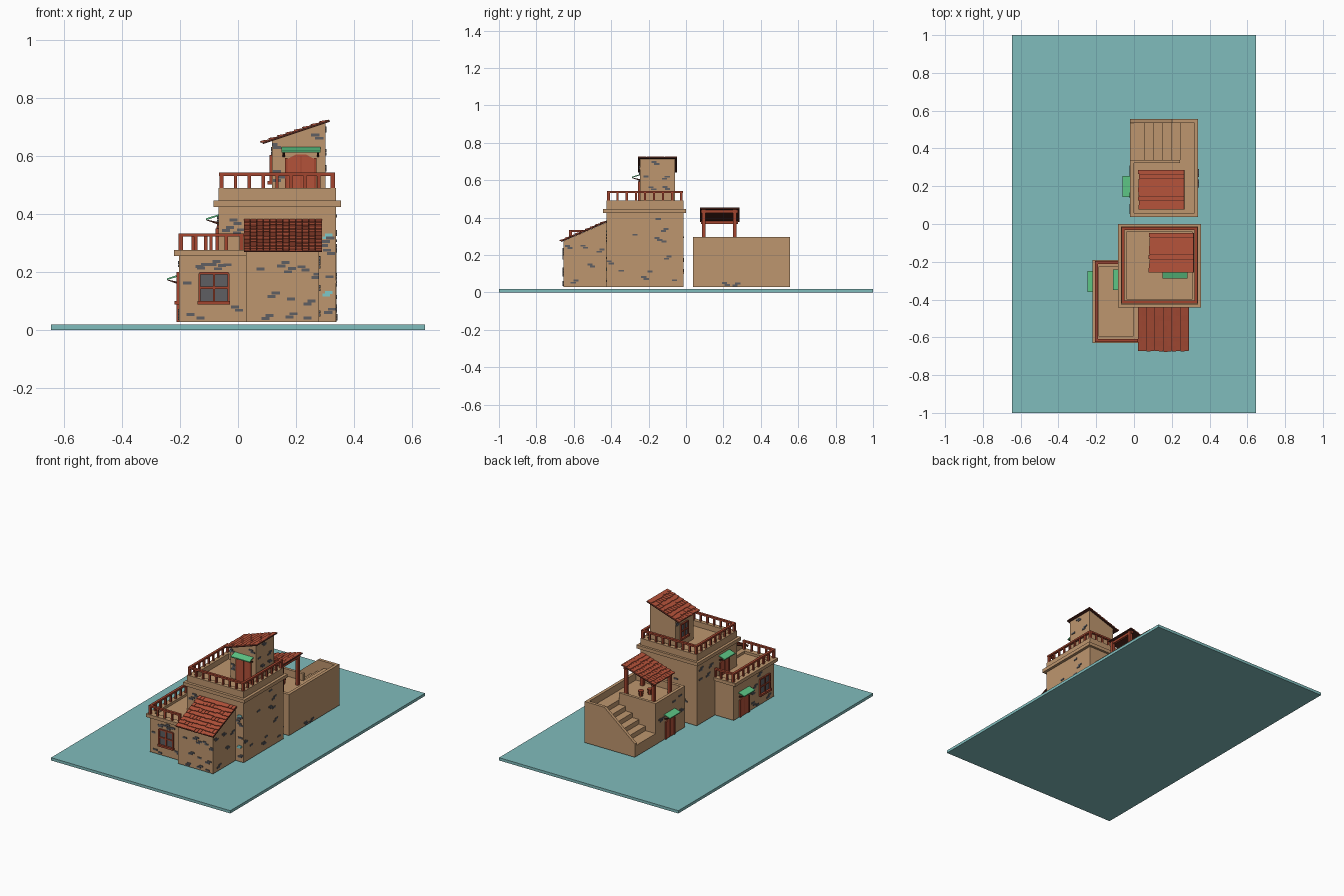
import bpy, bmesh, math, random
from mathutils import Vector

if "Cube" in bpy.data.objects:
    bpy.data.objects.remove(bpy.data.objects["Cube"])
random.seed(4)

def material(name, hexa):
    m = bpy.data.materials.new(name)
    rgb = [int(hexa[i:i + 2], 16) / 255 for i in (0, 2, 4)]
    m.diffuse_color = [c / 12.92 if c < .04 else ((c + .055) / 1.055) ** 2.4 for c in rgb] + [1]
    m.use_nodes = True
    m.node_tree.nodes["Principled BSDF"].inputs["Base Color"].default_value = m.diffuse_color
    return m

TAN = material("tan plaster", "BE966E")
TILE = material("tile red", "B4523A")
WOOD = material("wood red", "A2452F")
DARK = material("dark brown", "4A231B")
GREEN = material("awning green", "5CC484")
GREY = material("brick grey", "5E5E62")
TEAL = material("ground teal", "80BCBC")
AQUA = material("patch aqua", "7FC9C9")

def solids(name, shapes, mat):
    """One object from many solids; each is a pair of matching point loops."""
    bm = bmesh.new()
    for a, b in shapes:
        va, vb = [bm.verts.new(p) for p in a], [bm.verts.new(p) for p in b]
        bm.faces.new(va)
        bm.faces.new(vb)
        for i in range(len(va)):
            j = (i + 1) % len(va)
            bm.faces.new((va[i], va[j], vb[j], vb[i]))
    bmesh.ops.recalc_face_normals(bm, faces=bm.faces)
    me = bpy.data.meshes.new(name)
    bm.to_mesh(me)
    bm.free()
    me.materials.append(mat)
    ob = bpy.data.objects.new(name, me)
    bpy.context.collection.objects.link(ob)

def bx(x0, x1, y0, y1, z0, z1):
    return tuple([(x0, y0, z), (x1, y0, z), (x1, y1, z), (x0, y1, z)] for z in (z0, z1))

def ring(x0, x1, y0, y1, z0, z1, t):
    return [bx(x0, x0 + t, y0, y1, z0, z1), bx(x1 - t, x1, y0, y1, z0, z1),
            bx(x0 + t, x1 - t, y0, y0 + t, z0, z1), bx(x0 + t, x1 - t, y1 - t, y1, z0, z1)]

# facade coordinates: t along the wall, o outward, z up
def facade(normal, wall):
    return {"-x": lambda t, o, z: (wall - o, t, z), "+x": lambda t, o, z: (wall + o, t, z),
            "-y": lambda t, o, z: (t, wall - o, z), "+y": lambda t, o, z: (t, wall + o, z)}[normal]

def plate(f, t0, t1, z0, z1, o=.006):
    c = [(t0, z0), (t1, z0), (t1, z1), (t0, z1)]
    return tuple([f(t, q, z) for t, z in c] for q in (-.004, o))

def door(name, f, t, z0, h, w=.04):
    pts = [(-w, 0), (w, 0), (w, h - .015), (w * .4, h), (-w * .4, h), (-w, h - .015)]
    solids(name + "_leaf", [tuple([f(t + a, q, z0 + b) for a, b in pts] for q in (-.004, .005))], TILE)
    solids(name + "_frame", [plate(f, t - w - .008, t - w, z0, z0 + h - .012, .009),
                             plate(f, t + w, t + w + .008, z0, z0 + h - .012, .009),
                             plate(f, t - .002, t + .002, z0, z0 + h - .005, .007)], WOOD)

def awning(name, f, t, z, w=.055, out=.042):
    prof = [(-.002, z), (out, z - .014), (out, z - .020), (-.002, z - .006)]
    solids(name, [tuple([f(s, o, q) for o, q in prof] for s in (t - w, t + w))], GREEN)
    br = [(-.002, z - .036), (-.002, z - .027), (out - .004, z - .019), (out - .001, z - .021)]
    solids(name + "_brackets", [tuple([f(s + d, o, q) for o, q in br] for d in (-.004, .004))
                                for s in (t - w + .008, t + w - .008)], DARK)

def window(name, f, t, z, w, h):
    solids(name + "_glass", [plate(f, t - w, t + w, z - h, z + h, .003)], GREY)
    b = .008
    bars = [plate(f, t + s - b / 2, t + s + b / 2, z - h, z + h, .009) for s in (-w, 0, w)]
    bars += [plate(f, t - w, t + w, z + s - b / 2, z + s + b / 2, .009) for s in (0, h)]
    bars.append(plate(f, t - w - .006, t + w + .006, z - h - .008, z - h + .004, .016))
    solids(name + "_frame", bars, WOOD)

def bricks(name, f, t0, t1, z0, z1, n, *avoid):
    """Scatter n brick patches, skipping the (t0, t1, z0, z1) openings."""
    out = []
    for _ in range(n * 12):
        t, z = random.uniform(t0 + .012, t1 - .012), random.uniform(z0 + .004, z1 - .024)
        if any(a - .03 < t < b + .03 and c - .024 < z < d + .004 for a, b, c, d in avoid):
            continue
        for k in range(random.choice((1, 2, 2))):
            s = t + k * random.choice((-.014, .014))
            s = min(max(s, t0 + .005), t1 - .005)
            out.append(plate(f, max(t0, s - .014), min(t1, s + .014), z + k * .011, z + k * .011 + .010, .004))
        n -= 1
        if n == 0:
            break
    solids(name, out, GREY)

def roof(name, o, u, v, rows, cols):
    """Tiled slope: u runs along the eave, v up the slope."""
    o, u, v = Vector(o), Vector(u), Vector(v)
    n = u.cross(v).normalized()
    P = lambda a, b, c: o + u * a + v * b + n * c
    quad = [(0, 0), (1, 0), (1, 1), (0, 1)]
    solids(name + "_boards", [tuple([P(a, b, c) for a, b in quad] for c in (-.004, .003))], DARK)
    tiles = []
    for r in range(rows):
        for c in range(cols):
            v0 = (r - random.uniform(0, .2)) / rows
            prof = [(v0, .002), (v0, .009), ((r + 1) / rows, .004), ((r + 1) / rows, .002)]
            tiles.append(tuple([P(a, b, q) for b, q in prof] for a in (c / cols, (c + .96) / cols)))
    solids(name + "_tiles", tiles, TILE)

def railing(name, path, z0, z1, step=.05):
    parts = []
    for (xa, ya), (xb, yb) in zip(path, path[1:]):
        parts.append(bx(min(xa, xb) - .008, max(xa, xb) + .008, min(ya, yb) - .008, max(ya, yb) + .008, z1 - .011, z1))
        k = max(1, round(math.hypot(xb - xa, yb - ya) / step))
        for i in range(k + 1):
            x, y = xa + (xb - xa) * i / k, ya + (yb - ya) * i / k
            r = .0075 if i in (0, k) else .0055
            parts.append(bx(x - r, x + r, y - r, y + r, z0, z1 - .005))
    solids(name, parts, WOOD)

# ground plate
solids("ground_plate", [bx(-.645, .645, -1, 1, 0, .018)], TEAL)

# main block with ledge and terrace
B0 = .028
solids("main_block", [bx(-.068, .338, -.425, -.014, B0, .455)], TAN)
solids("main_ledge", ring(-.085, .356, -.443, .001, .425, .447, .04), TAN)
solids("main_parapet", ring(-.068, .338, -.425, -.014, .445, .49, .028), TAN)
railing("main_railing", [(-.057, -.414), (.327, -.414), (.327, -.025), (-.057, -.025), (-.057, -.414)], .49, .543)

# low left block with terrace
solids("low_block", [bx(-.203, .03, -.615, -.2, B0, .26)], TAN)
solids("low_ledge", ring(-.221, .03, -.63, -.19, .255, .276, .035), TAN)
railing("low_railing", [(-.068, -.203), (-.198, -.203), (-.198, -.617), (.012, -.617)], .275, .333)

# lean-to with sloping roof
lean = [(-.655, B0), (-.42, B0), (-.42, .376), (-.655, .274)]
solids("lean_to", [tuple([(x, y, z) for y, z in lean] for x in (.028, .28))], TAN)
roof("lean_to_roof", (.02, -.668, .273), (.27, 0, 0), (0, .243, .106), 9, 12)

# tower room with shed roof
tower = [(.118, .45), (.302, .45), (.302, .715), (.118, .654)]
solids("tower_room", [tuple([(x, y, z) for x, z in tower] for y in (-.247, -.06))], TAN)
roof("tower_roof", (.085, -.047, .645), (0, -.21, 0), (.231, 0, .077), 8, 9)

# stair block: terrace, parapets, sloping side wall, steps
solids("stair_block", [bx(-.02, .34, .038, .34, B0, .25)], TAN)
solids("stair_parapet", [bx(-.02, .34, .038, .058, .25, .295), bx(-.02, 0, .058, .34, .25, .295),
                         bx(0, .243, .322, .34, .25, .295), bx(.32, .34, .058, .54, .25, .295)], TAN)
side = [(-.02, B0), (.34, B0), (.34, .295), (.2, .295), (-.02, .115)]
solids("stair_side_wall", [tuple([(x, y, z) for x, z in side] for y in (.535, .555))], TAN)
edges = [-.02] + [.053 + .0475 * i for i in range(5)] + [.34]
solids("stair_steps", [bx(edges[i], edges[i + 1], .34, .535, B0, .1 + .03 * i) for i in range(6)], TAN)

# pavilion on the stair block
def rz(x):
    return .38 + (x - .03) * .298
solids("pavilion_posts", [bx(x - .01, x + .01, y - .01, y + .01, .25, rz(x) - .001)
                          for x in (.05, .247) for y in (.095, .26)], WOOD)
solids("pavilion_beams", [bx(x - .008, x + .008, .08, .278, rz(x) - .02, rz(x) - .005) for x in (.05, .247)], WOOD)
roof("pavilion_roof", (.03, .286, .38), (0, -.21, 0), (.235, 0, .07), 8, 9)
circle = [(math.cos(i * math.pi / 4), math.sin(i * math.pi / 4)) for i in range(8)]
solids("terrace_pots", [tuple([(px + r * a, py + r * b, z) for a, b in circle] for r, z in ((.012, .25), (.018, .285)))
                        for px, py in ((.14, .17), (.17, .22))], WOOD)

# doors, awnings, windows
low_l, low_f = facade("-x", -.203), facade("-y", -.615)
main_l, main_f = facade("-x", -.068), facade("-y", -.425)
room_l, room_f = facade("-x", .118), facade("-y", -.247)
stair_l = facade("-x", -.02)
door("low_door", low_l, -.305, B0, .125)
awning("low_awning", low_l, -.305, .192)
door("main_door", main_l, -.295, .262, .1)
awning("main_awning", main_l, -.295, .399)
door("tower_door", room_f, .217, .455, .15, .046)
awning("tower_awning", room_f, .217, .632, .067)
door("stair_door", stair_l, .198, B0, .125)
awning("stair_awning", stair_l, .198, .192)
window("low_front_window", low_f, -.083, .145, .05, .05)
window("low_side_window", low_l, -.515, .145, .05, .05)
window("tower_window", room_l, -.148, .555, .035, .045)

# exposed bricks scattered over the walls
bricks("low_front_bricks", low_f, -.203, .025, B0, .25, 9, (-.138, -.028, .08, .2))
bricks("low_side_bricks", low_l, -.615, -.2, B0, .25, 8, (-.57, -.46, .08, .2), (-.36, -.25, .03, .2))
bricks("lean_front_bricks", facade("-y", -.655), .03, .28, B0, .26, 11)
bricks("lean_right_bricks", facade("+x", .28), -.655, -.43, B0, .26, 5)
bricks("main_front_bricks", main_f, .285, .338, B0, .42, 5)
bricks("main_upper_bricks", main_f, -.068, .025, .28, .42, 3)
bricks("main_left_bricks", main_l, -.425, -.014, .28, .42, 4, (-.35, -.24, .25, .4))
bricks("main_right_bricks", facade("+x", .338), -.425, -.014, B0, .42, 11)
bricks("main_back_bricks", facade("+y", -.014), -.068, .338, B0, .42, 4)
bricks("room_front_bricks", room_f, .118, .302, .47, .69, 4, (.18, .255, .45, .635))
bricks("room_right_bricks", facade("+x", .302), -.247, -.06, .5, .71, 5)
bricks("room_left_bricks", room_l, -.247, -.06, .49, .65, 2, (-.18, -.115, .5, .61))
bricks("stair_left_bricks", stair_l, .04, .34, B0, .29, 5, (.145, .25, .03, .2))
bricks("stair_right_bricks", facade("+x", .34), .04, .55, B0, .06, 2)

# aqua patches on the front wall
solids("aqua_patches", [plate(main_f, .292 + d, .318 + d, z + d, z + d + .01, .004)
                        for z in (.313, .115) for d in (0, .009)], AQUA)
